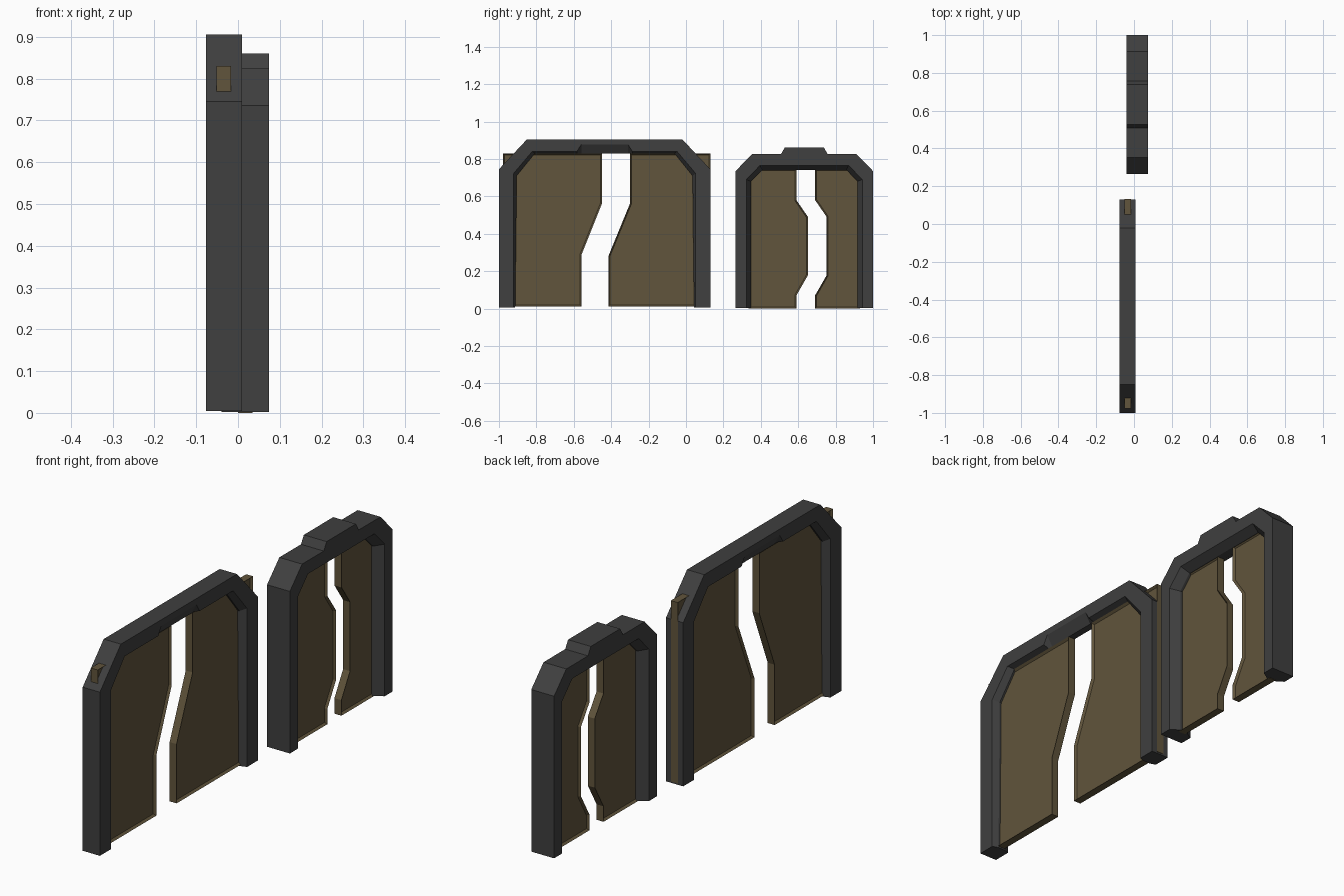
import bpy, bmesh

if "Cube" in bpy.data.objects:
    bpy.data.objects.remove(bpy.data.objects["Cube"])


def material(name, rgb):
    m = bpy.data.materials.new(name)
    m.diffuse_color = (*rgb, 1)
    m.use_nodes = True
    m.node_tree.nodes["Principled BSDF"].inputs["Base Color"].default_value = m.diffuse_color
    return m


DARK = material("dark_metal", (0.05, 0.05, 0.05))
TAN = material("tan_panel", (0.12, 0.09, 0.045))


def finish(bm, name, mat):
    bmesh.ops.recalc_face_normals(bm, faces=bm.faces)
    me = bpy.data.meshes.new(name)
    bm.to_mesh(me)
    bm.free()
    me.materials.append(mat)
    ob = bpy.data.objects.new(name, me)
    bpy.context.collection.objects.link(ob)
    return ob


def frame(name, xc, yc, half, ridge_half, outer, inner, ridge):
    """Arch lofted through rings; half profiles (distance from yc, z) are mirrored."""
    bm = bmesh.new()
    rings = []
    for prof, dx in ((outer, half), (inner, half), (ridge, ridge_half),
                     (ridge, -ridge_half), (inner, -half), (outer, -half)):
        pts = [(-d, z) for d, z in prof] + [(d, z) for d, z in reversed(prof)]
        rings.append([bm.verts.new((xc + dx, yc + d, z)) for d, z in pts])
    for a, b in zip(rings, rings[1:] + rings[:1]):
        for i in range(len(a) - 1):
            bm.faces.new((a[i], a[i + 1], b[i + 1], b[i]))
    for end in (0, -1):
        bm.faces.new([r[end] for r in rings])
    return finish(bm, name, DARK)


def panel(name, xc, half, outer_y, edge, lip=0.008, depth=0.01):
    """Door leaf: straight outer side, stepped inner edge, thin lip around both faces."""
    bm = bmesh.new()
    pts = [(outer_y, edge[0][1])] + edge + [(outer_y, edge[-1][1])]
    a = [bm.verts.new((xc - half, y, z)) for y, z in pts]
    b = [bm.verts.new((xc + half, y, z)) for y, z in pts]
    sides = [bm.faces.new(a), bm.faces.new(b)]
    n = len(pts)
    for i in range(n):
        j = (i + 1) % n
        bm.faces.new((a[i], a[j], b[j], b[i]))
    bmesh.ops.recalc_face_normals(bm, faces=bm.faces)
    bmesh.ops.inset_region(bm, faces=sides, thickness=lip, depth=-depth,
                           use_even_offset=True, use_boundary=True)
    return finish(bm, name, TAN)


# Wide doorway: frame with a recess under the lintel
X1, Y1 = -0.034, -0.435
frame("wide_door_frame", X1, Y1, 0.043, 0.016,
      [(0.565, 0.005), (0.565, 0.745), (0.415, 0.905), (0.15, 0.905), (0.125, 0.905)],
      [(0.487, 0.005), (0.487, 0.722), (0.387, 0.84), (0.148, 0.84), (0.125, 0.877)],
      [(0.478, 0.005), (0.47, 0.71), (0.373, 0.83), (0.148, 0.83), (0.125, 0.83)])
panel("wide_door_left_panel", X1, 0.0175, -0.978,
      [(-0.45, 0.83), (-0.45, 0.56), (-0.56, 0.285), (-0.56, 0.012)])
panel("wide_door_right_panel", X1, 0.0175, 0.132,
      [(-0.30, 0.83), (-0.30, 0.56), (-0.415, 0.28), (-0.415, 0.012)])

# Narrow doorway: frame with a raised block on the lintel
X2, Y2 = 0.017, 0.6325
frame("narrow_door_frame", X2, Y2, 0.057, 0.018,
      [(0.3675, 0.002), (0.3675, 0.735), (0.28, 0.825), (0.125, 0.825), (0.105, 0.86)],
      [(0.31, 0.002), (0.31, 0.69), (0.237, 0.765), (0.125, 0.765), (0.105, 0.765)],
      [(0.285, 0.002), (0.285, 0.68), (0.225, 0.742), (0.125, 0.742), (0.105, 0.742)])
STEPS = [(0.59, 0.745), (0.59, 0.58), (0.652, 0.49), (0.652, 0.178), (0.59, 0.07), (0.59, 0.0)]
panel("narrow_door_left_panel", X2, 0.0175, 0.335, STEPS)
panel("narrow_door_right_panel", X2, 0.0175, 0.93, [(y + 0.1, z) for y, z in STEPS])
